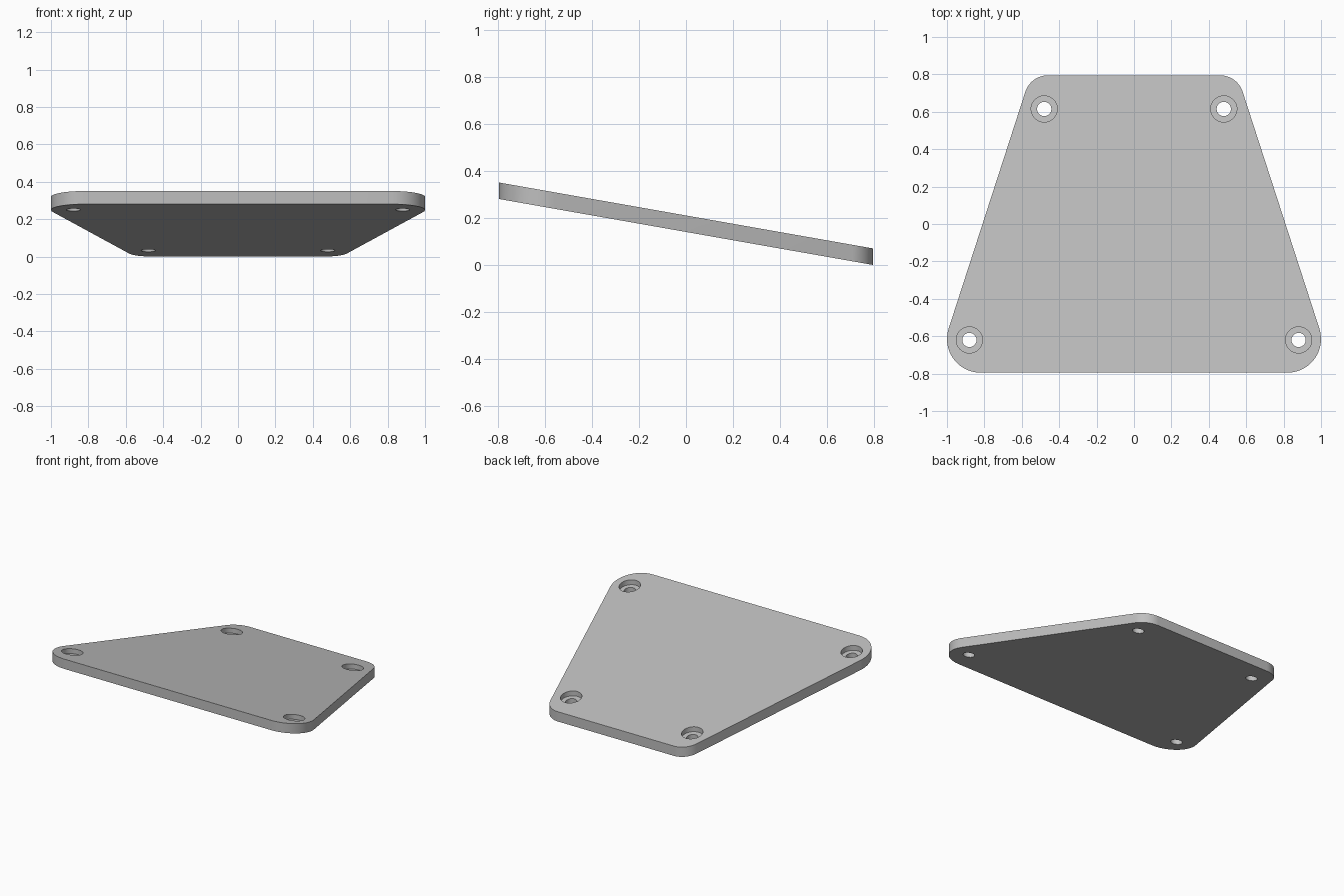
import bpy
import bmesh
from math import cos, sin, radians, tan, pi

cube = bpy.data.objects.get("Cube")
if cube:
    bpy.data.objects.remove(cube, do_unlink=True)

THICK = 0.07
HALF_Y = 0.795
SLOPE = tan(radians(10))
TAPER = radians(17.95)      # lean of the two long sides
FLOOR = 0.035               # height of the counterbore floors


def new_object(name, bm):
    bmesh.ops.recalc_face_normals(bm, faces=bm.faces)
    mesh = bpy.data.meshes.new(name)
    bm.to_mesh(mesh)
    bm.free()
    obj = bpy.data.objects.new(name, mesh)
    bpy.context.collection.objects.link(obj)
    return obj


def arc(cx, cy, r, start, end, steps=14):
    angles = [start + (end - start) * i / steps for i in range(steps + 1)]
    return [(cx + r * cos(a), cy + r * sin(a)) for a in angles]


def ring(bm, cx, cy, r, z, n=48):
    return [bm.verts.new((cx + r * cos(2 * pi * i / n), cy + r * sin(2 * pi * i / n), z))
            for i in range(n)]


# Plate outline: a rounded trapezoid, right half mirrored to the left
front_r, back_r = 0.18, 0.127
half = arc(1 - front_r, front_r - HALF_Y, front_r, -pi / 2, TAPER)
half += arc(0.46, HALF_Y - back_r, back_r, TAPER, pi / 2)
outline = half + [(-x, y) for x, y in reversed(half)]

bm = bmesh.new()
base = bm.faces.new([bm.verts.new((x, y, 0)) for x, y in outline])
top = bmesh.ops.extrude_face_region(bm, geom=[base])["geom"]
bmesh.ops.translate(bm, vec=(0, 0, THICK),
                    verts=[v for v in top if isinstance(v, bmesh.types.BMVert)])
plate = new_object("sloped_plate", bm)

# Stepped cutter for the four counterbored screw holes
bm = bmesh.new()
for x, y in ((0.48, 0.615), (0.88, -0.62)):
    for side in (-1, 1):
        steps = [(0.038, -0.1), (0.038, FLOOR), (0.07, FLOOR), (0.07, 0.2)]
        rings = [ring(bm, side * x, y, r, z) for r, z in steps]
        for a, b in zip(rings, rings[1:]):
            for i in range(len(a)):
                bm.faces.new((a[i - 1], a[i], b[i], b[i - 1]))
        bm.faces.new(rings[0])
        bm.faces.new(rings[-1])
cutter = new_object("screw_hole_cutter", bm)
cutter.hide_render = True

bpy.ops.object.select_all(action='DESELECT')
bpy.context.view_layer.objects.active = plate
plate.select_set(True)
cut = plate.modifiers.new("screw_holes", 'BOOLEAN')
cut.operation = 'DIFFERENCE'
cut.solver = 'EXACT'
cut.object = cutter
bpy.ops.object.modifier_apply(modifier=cut.name)
bpy.data.objects.remove(cutter, do_unlink=True)

# Slope the plate down to the back while its walls stay upright
for v in plate.data.vertices:
    v.co.z += SLOPE * (HALF_Y - v.co.y)
bpy.ops.object.shade_smooth_by_angle(angle=radians(30))

# Single grey colour
grey = bpy.data.materials.new("light_grey")
grey.use_nodes = True
colour = (0.52, 0.52, 0.52, 1)
grey.diffuse_color = colour
grey.node_tree.nodes["Principled BSDF"].inputs["Base Color"].default_value = colour
plate.data.materials.clear()
plate.data.materials.append(grey)
